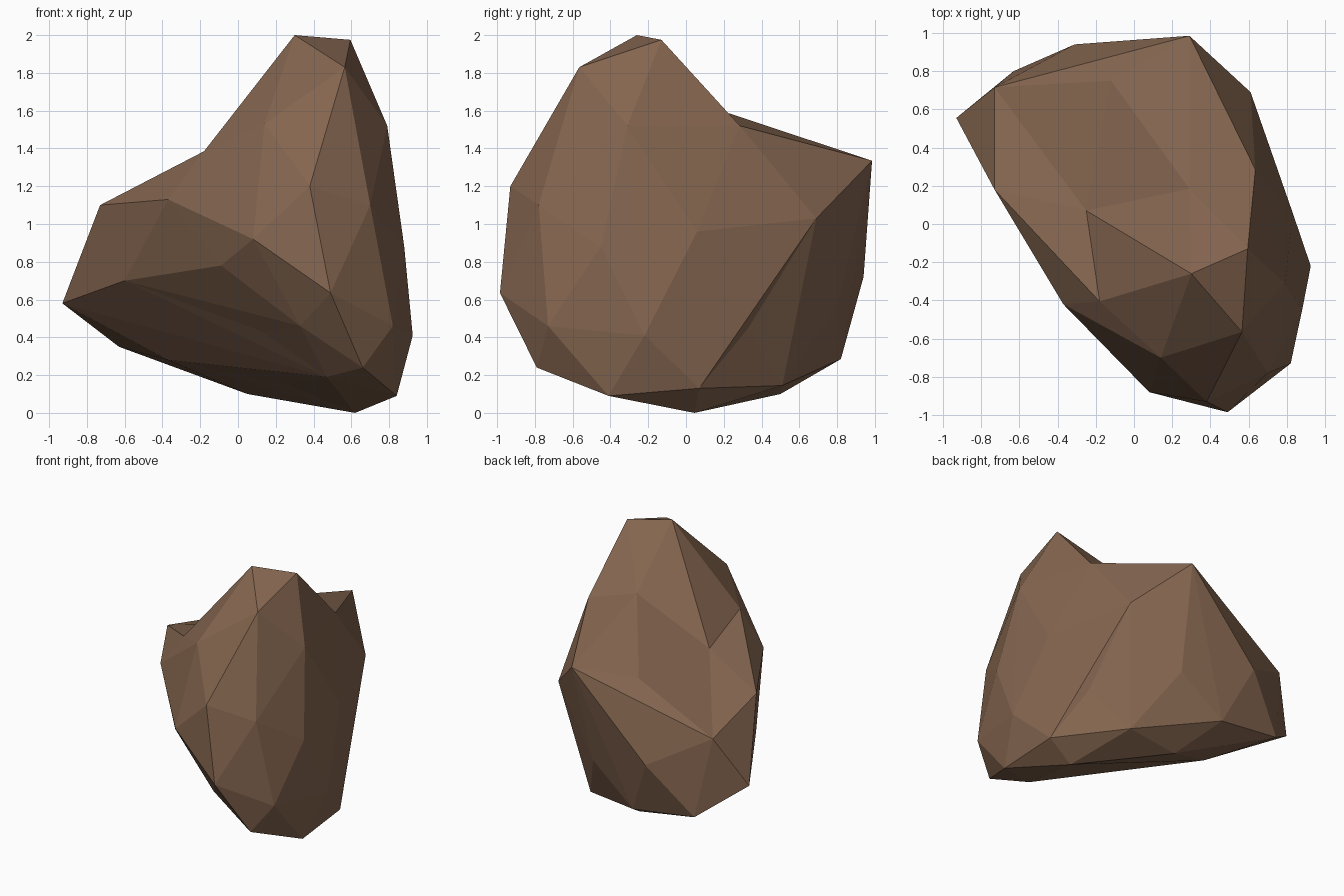
import bpy
import bmesh
from mathutils import Vector

if "Cube" in bpy.data.objects:
    bpy.data.objects.remove(bpy.data.objects["Cube"])

# Corners around the saddle, where the rock is hollow
SADDLE = [
    (.30, -.26, 2.0), (.595, -.13, 1.975), (.635, .285, 1.52), (.29, .185, 1.60),
    (.29, .985, 1.335), (-.25, .07, 1.275), (-.12, .75, 1.27), (-.73, .715, .95),
    (-.18, -.405, 1.385), (-.73, .18, 1.10),
]
# Corners of the bulging upper and middle parts
SIDES = [
    (.565, -.565, 1.83), (.79, -.31, 1.52), (.14, -.70, 1.53), (-.37, -.42, 1.13),
    (.61, .69, 1.03), (.83, .06, .96), (.88, -.45, .88), (.70, -.78, 1.10),
    (.38, -.93, 1.20), (.08, -.88, .92), (-.09, -.64, .78), (-.60, 0, .70),
    (-.93, .555, .58), (-.31, .94, .72), (.235, .80, .56), (.69, .33, .45),
]
# Corners of the base
BASE = [
    (.925, -.22, .41), (.82, -.73, .46), (.49, -.985, .635), (.66, -.79, .24),
    (.84, -.41, .09), (.62, .045, 0), (.825, .07, .13), (.33, -.77, .46),
    (.13, -.49, .43), (-.37, .32, .28), (-.63, .80, .35), (-.12, .82, .285),
    (.05, .50, .10), (.46, .51, .145), (.47, -.58, .19), (.27, .01, .15),
]
CENTRE = Vector((.2, -.03, .82))
points = [Vector(p) for p in SADDLE + SIDES + BASE]

# Wrap a skin round the corner directions, then move each corner out to its place
bm = bmesh.new()
verts = [bm.verts.new((p - CENTRE).normalized()) for p in points]
bmesh.ops.convex_hull(bm, input=verts)
for v, p in zip(verts, points):
    v.co = p - CENTRE
saddle = set(verts[:len(SADDLE)])


def should_flip(edge):
    """True for a dented edge outside the saddle that can turn the other way."""
    a, b = edge.verts
    if len(edge.link_faces) != 2 or (a in saddle and b in saddle):
        return False
    c, d = [next(v for v in f.verts if v not in (a, b)) for f in edge.link_faces]
    if bm.edges.get((c, d)):
        return False
    n = (b.co - a.co).cross(c.co - a.co).normalized()
    if n.dot(a.co) < 0:
        n = -n
    across = c.co.cross(d.co)
    return n.dot(d.co - a.co) > .004 and across.dot(a.co) * across.dot(b.co) < 0


# Turn dented edges so the rock bulges everywhere but the saddle
for _ in range(6):
    for e in list(bm.edges):
        if e.is_valid and should_flip(e):
            bmesh.utils.edge_rotate(e, True)

bmesh.ops.translate(bm, verts=bm.verts[:], vec=CENTRE)
bmesh.ops.recalc_face_normals(bm, faces=bm.faces[:])

# Rock object, flat shaded
mesh = bpy.data.meshes.new("rock")
bm.to_mesh(mesh)
bm.free()
brown = bpy.data.materials.new("brown stone")
brown.diffuse_color = (.23, .13, .078, 1)
brown.use_nodes = True
brown.node_tree.nodes["Principled BSDF"].inputs["Base Color"].default_value = brown.diffuse_color
mesh.materials.append(brown)
rock = bpy.data.objects.new("rock", mesh)
bpy.context.collection.objects.link(rock)
